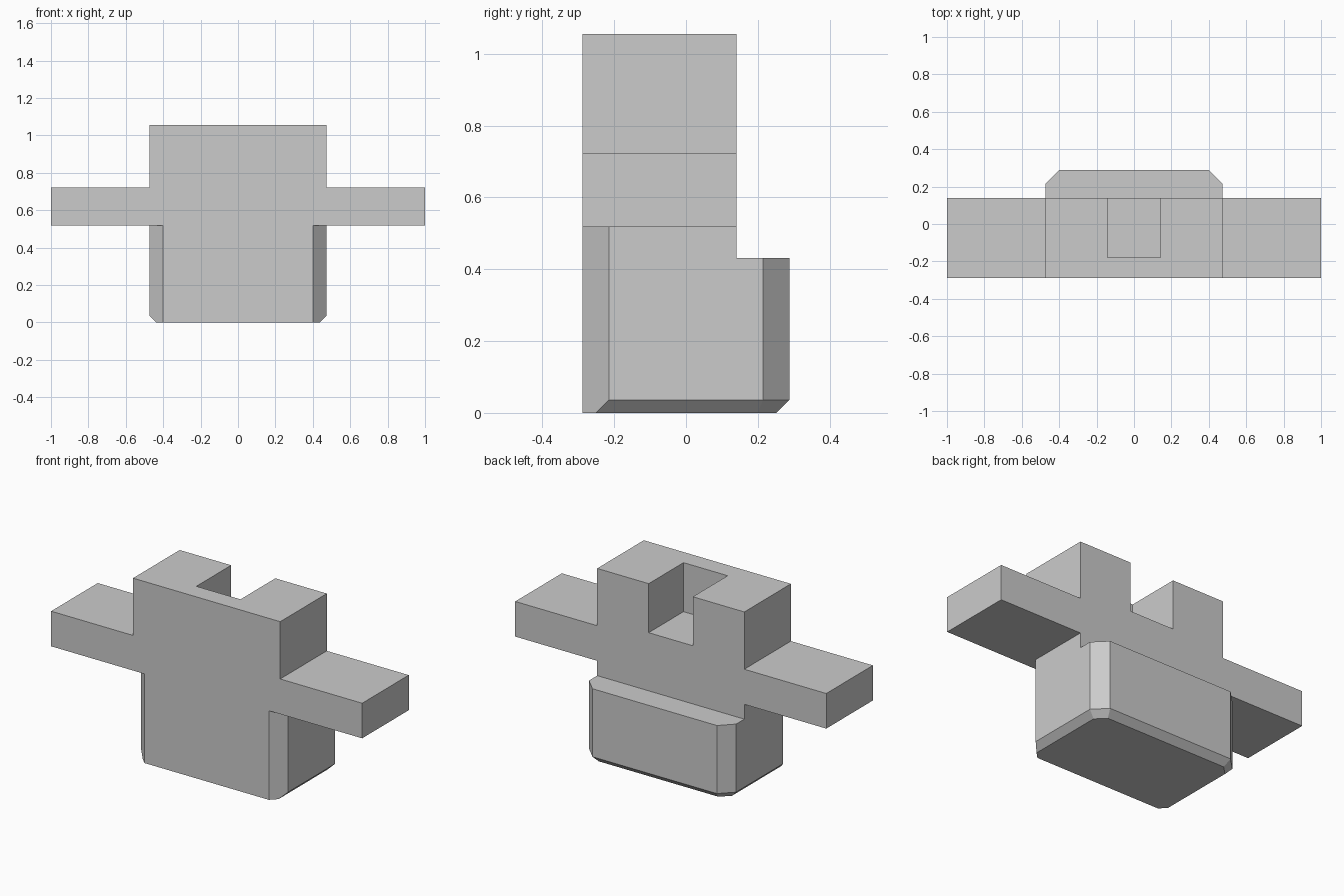
import bpy
import bmesh
from mathutils import Vector

HALF_W, FRONT, BACK = 0.473, -0.288, 0.288
MID_BACK = 0.14            # rear face of the crossbar and head
ARM_LOW, ARM_TOP, TOP = 0.518, 0.722, 1.055
LEDGE = 0.432
CHAMFER = 0.073

cube = bpy.data.objects.get("Cube")
if cube:
    bpy.data.objects.remove(cube, do_unlink=True)

grey = bpy.data.materials.new("plain grey")
grey.use_nodes = True
colour = (0.6, 0.6, 0.6, 1)
grey.diffuse_color = colour
grey.node_tree.nodes["Principled BSDF"].inputs["Base Color"].default_value = colour


def finish(name, bm):
    bmesh.ops.recalc_face_normals(bm, faces=bm.faces)
    mesh = bpy.data.meshes.new(name)
    bm.to_mesh(mesh)
    bm.free()
    mesh.materials.append(grey)
    obj = bpy.data.objects.new(name, mesh)
    bpy.context.collection.objects.link(obj)
    return obj


def box_mesh(low, high):
    low, high = Vector(low), Vector(high)
    bm = bmesh.new()
    bmesh.ops.create_cube(bm, size=1)
    bmesh.ops.scale(bm, vec=high - low, verts=bm.verts)
    bmesh.ops.translate(bm, vec=(low + high) / 2, verts=bm.verts)
    return bm


def bevel(bm, edges, width):
    bmesh.ops.bevel(bm, geom=edges, offset=width, offset_type='OFFSET',
                    segments=1, profile=0.5, affect='EDGES')


def cut(obj, low, high):
    cutter = finish("cutter", box_mesh(low, high))
    cutter.hide_render = True
    mod = obj.modifiers.new("cut", 'BOOLEAN')
    mod.operation = 'DIFFERENCE'
    mod.solver = 'EXACT'
    mod.object = cutter
    bpy.context.view_layer.objects.active = obj
    bpy.ops.object.modifier_apply(modifier=mod.name)
    bpy.data.objects.remove(cutter, do_unlink=True)


# Base block: chamfered uprights, then chamfered bottom rim except at the front
bm = box_mesh((-HALF_W, FRONT, 0), (HALF_W, BACK, ARM_LOW))
bevel(bm, [e for e in bm.edges
           if abs(e.verts[0].co.z - e.verts[1].co.z) > 0.1], CHAMFER)
rim = []
for e in bm.edges:
    mid = (e.verts[0].co + e.verts[1].co) / 2
    if max(v.co.z for v in e.verts) < 0.001 and mid.y > FRONT + CHAMFER * 0.75:
        rim.append(e)
bevel(bm, rim, CHAMFER / 2)
base = finish("base_block", bm)

# Step at the rear of the base
cut(base, (-1, MID_BACK, LEDGE), (1, 1, 1))

# Crossbar and head: one stepped profile, extruded front to back
half = [(1, ARM_LOW), (1, ARM_TOP), (HALF_W, ARM_TOP), (HALF_W, TOP)]
outline = half + [(-x, z) for x, z in reversed(half)]
bm = bmesh.new()
face = bm.faces.new([bm.verts.new((x, FRONT, z)) for x, z in outline])
new = bmesh.ops.extrude_face_region(bm, geom=[face], use_keep_orig=True)
bmesh.ops.translate(bm, vec=(0, MID_BACK - FRONT, 0),
                    verts=[v for v in new["geom"] if isinstance(v, bmesh.types.BMVert)])
head = finish("crossbar_and_head", bm)

# Slot open at the top and the rear of the head
cut(head, (-0.142, -0.18, 0.77), (0.142, 1, 2))
